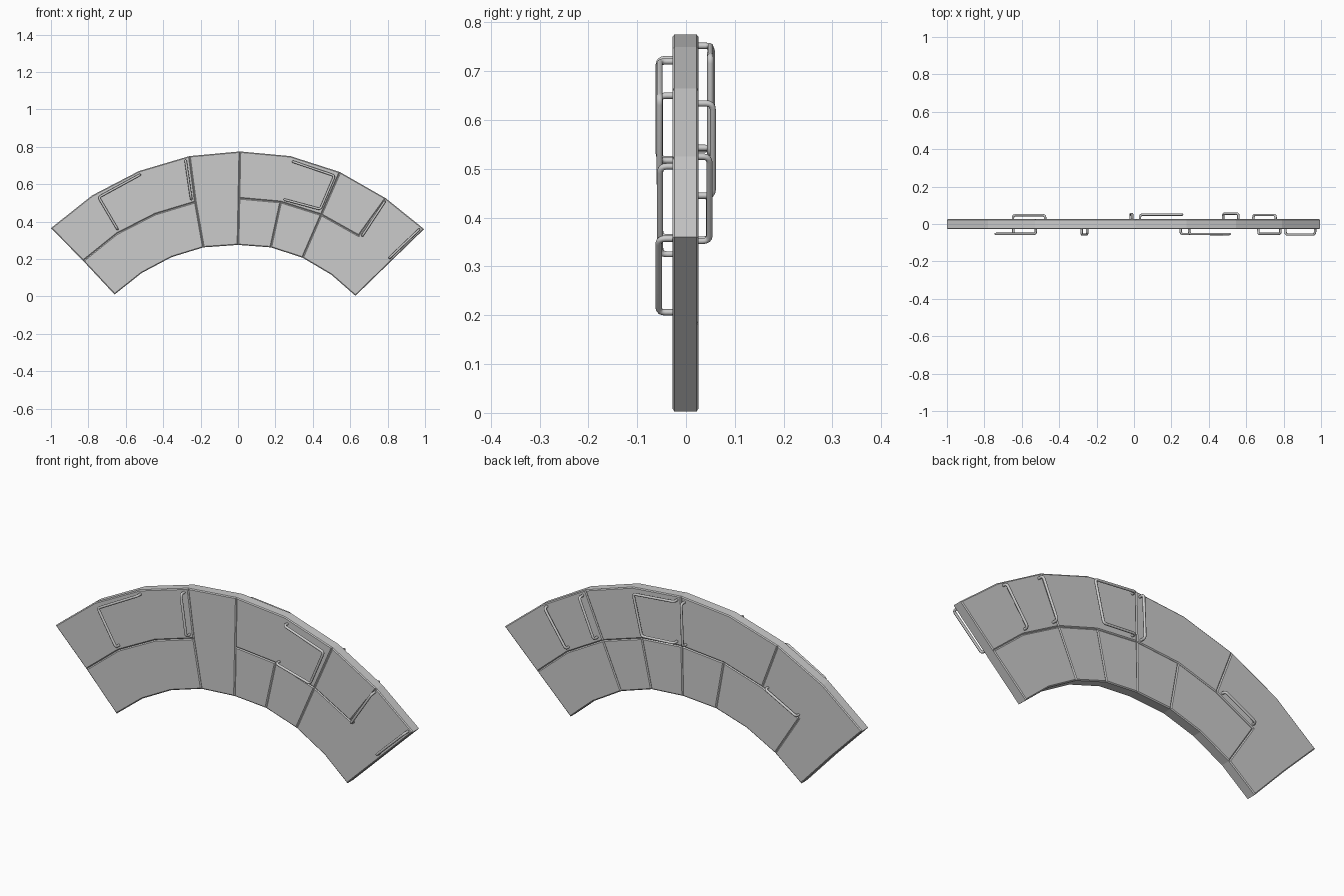
import bpy, bmesh, math
from mathutils import Vector

if "Cube" in bpy.data.objects:
    bpy.data.objects.remove(bpy.data.objects["Cube"])

# Arc grid: outer, middle and inner rows of nine stations each
OUT = [(-1, .365), (-.78, .54), (-.53, .67), (-.26, .75), (.01, .775), (.28, .75), (.545, .665), (.79, .525), (.995, .36)]
INN = [(-.66, .01), (-.515, .125), (-.355, .21), (-.185, .262), (0, .275), (.175, .262), (.345, .207), (.5, .115), (.628, .003)]
MID = [(-.828, .19), (-.648, .335), (-.443, .44), (-.228, .505), (.005, .525), (.228, .505), (.445, .437), (.645, .325), (.812, .182)]
ROWS = {'o': OUT, 'm': MID, 'i': INN}
Y_FRONT, Y_BACK, LIP = -.028, .026, .004


def run(row, a, b):
    step = 1 if b >= a else -1
    return [(row, k) for k in range(a, b + step, step)]


def band(low, high, a, b):
    return run(low, a, b) + run(high, b, a)


def full(a, b):
    return run('i', a, b) + [('m', b)] + run('o', b, a) + [('m', a)]


front_panels = [
    band('m', 'o', 0, 3), band('i', 'm', 0, 3), full(3, 4),
    band('m', 'o', 4, 6), band('i', 'm', 4, 5), band('i', 'm', 5, 6),
    band('m', 'o', 6, 7),
    run('i', 6, 8) + [('m', 8)] + run('o', 8, 7) + run('m', 7, 6)]
back_panels = [
    run('i', 0, 1) + run('m', 1, 2) + run('o', 2, 0) + [('m', 0)],
    band('m', 'o', 2, 4), band('m', 'o', 4, 6), band('m', 'o', 6, 8),
    band('i', 'm', 1, 3), band('i', 'm', 3, 4), band('i', 'm', 4, 5),
    band('i', 'm', 5, 6), band('i', 'm', 6, 8)]

# Arched slab with raised, chamfered panels on both faces
bm = bmesh.new()
grid = {}
for side, y in (('f', Y_FRONT + LIP), ('b', Y_BACK - LIP)):
    for row, pts in ROWS.items():
        for k, (x, z) in enumerate(pts):
            grid[side, row, k] = bm.verts.new((x, y, z))
plates = []
for side, panels in (('f', front_panels), ('b', back_panels)):
    for p in panels:
        vs = [grid[side, r, k] for r, k in p]
        plates.append(bm.faces.new(vs if side == 'f' else vs[::-1]))
rim = run('i', 0, 8) + [('m', 8)] + run('o', 8, 0) + [('m', 0)]
for p, q in zip(rim, rim[1:] + rim[:1]):
    bm.faces.new([grid[('f',) + q], grid[('f',) + p], grid[('b',) + p], grid[('b',) + q]])
bm.normal_update()
bmesh.ops.inset_individual(bm, faces=plates, thickness=.005, depth=LIP, use_even_offset=True)
loose = [v for v in bm.verts if not v.link_faces]
bmesh.ops.delete(bm, geom=loose, context='VERTS')
mesh = bpy.data.meshes.new("arch_slab")
bm.to_mesh(mesh)
bm.free()
bpy.context.collection.objects.link(bpy.data.objects.new("arch_slab", mesh))


def rounded(points, r=.014, n=4):
    pts = [Vector(p) for p in points]
    out = [pts[0]]
    for a, b, c in zip(pts, pts[1:], pts[2:]):
        s = b + (a - b).normalized() * r
        e = b + (c - b).normalized() * r
        for k in range(n + 1):
            t = k / n
            out.append(s * (1 - t) ** 2 + b * 2 * t * (1 - t) + e * t * t)
    return out + [pts[-1]]


# Bent pipe whose two ends turn into the slab
def pipe(name, y, pts):
    path = [(x, y, z) for x, z in pts]
    path = [(pts[0][0], 0, pts[0][1])] + path + [(pts[-1][0], 0, pts[-1][1])]
    path = rounded(path)
    cu = bpy.data.curves.new(name, 'CURVE')
    cu.dimensions = '3D'
    cu.bevel_depth = .0065
    cu.bevel_resolution = 2
    sp = cu.splines.new('POLY')
    sp.points.add(len(path) - 1)
    for sp_pt, v in zip(sp.points, path):
        sp_pt.co = (*v, 1)
    ob = bpy.data.objects.new(name, cu)
    bpy.context.collection.objects.link(ob)
    bpy.ops.object.select_all(action='DESELECT')
    ob.select_set(True)
    bpy.context.view_layer.objects.active = ob
    bpy.ops.object.convert(target='MESH')
    bpy.ops.object.shade_smooth_by_angle(angle=math.radians(50))


# Front pipes
pipe("front_pipe_left", -.053, [(-.525, .65), (-.745, .53), (-.645, .36)])
pipe("front_pipe_mid", -.056, [(-.28, .725), (-.25, .52)])
pipe("front_pipe_corner", -.054, [(.295, .72), (.516, .645), (.44, .466), (.25, .517)])
pipe("front_pipe_right", -.053, [(.783, .505), (.665, .325)])
pipe("front_pipe_end", -.056, [(.968, .357), (.81, .206)])
# Back pipes
pipe("back_pipe_left", .047, [(-.647, .355), (-.475, .445)])
pipe("back_pipe_mid", .053, [(-.01, .752), (-.018, .54)])
pipe("back_pipe_loop", .05, [(.032, .752), (.26, .73), (.212, .53), (.032, .543)])
pipe("back_pipe_right", .055, [(.558, .634), (.477, .445)])
pipe("back_pipe_end", .048, [(.757, .525), (.638, .352)])
